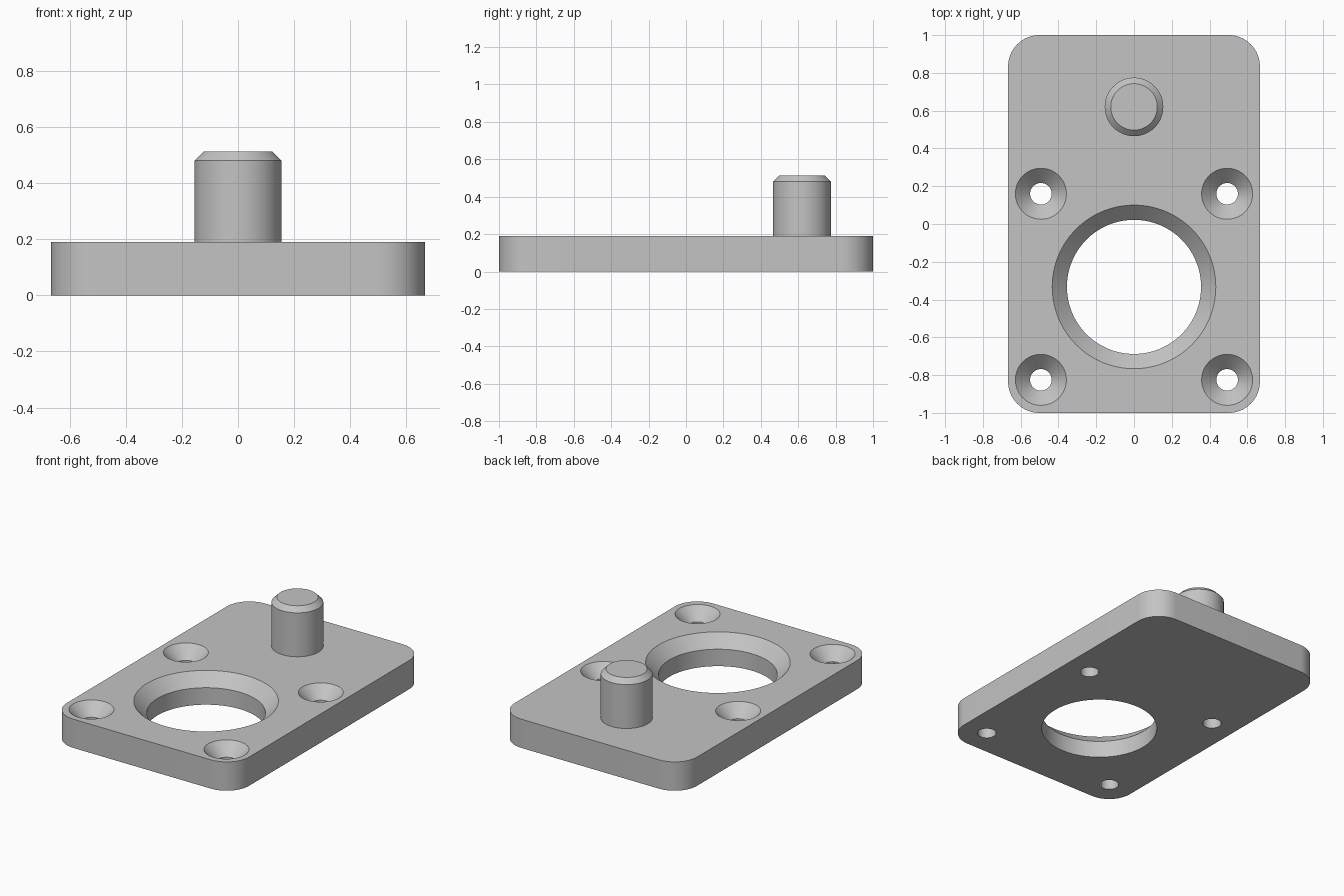
import bpy, bmesh, math

cube = bpy.data.objects.get("Cube")
if cube:
    bpy.data.objects.remove(cube, do_unlink=True)

THICK = 0.19
CHAMFER = 0.078

# Single grey metal colour
metal = bpy.data.materials.new("light grey metal")
metal.use_nodes = True
grey = (0.55, 0.55, 0.55, 1)
metal.diffuse_color = grey
metal.node_tree.nodes["Principled BSDF"].inputs["Base Color"].default_value = grey


def make_object(name, bm):
    bmesh.ops.recalc_face_normals(bm, faces=bm.faces)
    mesh = bpy.data.meshes.new(name)
    bm.to_mesh(mesh)
    bm.free()
    mesh.materials.append(metal)
    obj = bpy.data.objects.new(name, mesh)
    bpy.context.collection.objects.link(obj)
    return obj


def turned(name, profile, x, y, sides=96):
    """Closed solid of revolution from (radius, height) pairs."""
    bm = bmesh.new()
    rings = []
    for r, z in profile:
        rings.append([bm.verts.new((x + r * math.cos(math.tau * i / sides),
                                    y + r * math.sin(math.tau * i / sides), z))
                      for i in range(sides)])
    for low, high in zip(rings, rings[1:]):
        for i in range(sides):
            j = (i + 1) % sides
            bm.faces.new((low[i], low[j], high[j], high[i]))
    bm.faces.new(rings[0][::-1])
    bm.faces.new(rings[-1])
    return make_object(name, bm)


def countersunk_cutter(name, radius, x, y, sides):
    """Through hole with a 45 degree flare at the top surface."""
    over = 0.05
    return turned(name, [(radius, -over), (radius, THICK - CHAMFER),
                         (radius + CHAMFER + over, THICK + over)], x, y, sides)


def smooth(obj):
    bpy.ops.object.select_all(action='DESELECT')
    obj.select_set(True)
    bpy.context.view_layer.objects.active = obj
    bpy.ops.object.shade_smooth_by_angle(angle=math.radians(30))


# Base plate with rounded vertical corners
bm = bmesh.new()
bmesh.ops.create_cube(bm, size=1)
for v in bm.verts:
    v.co = (v.co.x * 1.333, v.co.y * 2, (v.co.z + 0.5) * THICK)
upright = [e for e in bm.edges if abs(e.verts[0].co.z - e.verts[1].co.z) > 0.1]
bmesh.ops.bevel(bm, geom=upright, offset=0.165, offset_type='OFFSET',
                segments=16, profile=0.5, affect='EDGES')
plate = make_object("base_plate", bm)

# Large bore and four screw holes
cutters = [countersunk_cutter("bore_cutter", 0.355, 0, -0.333, 128)]
for x in (-0.493, 0.493):
    for y in (-0.825, 0.16):
        cutters.append(countersunk_cutter("screw_hole_cutter", 0.057, x, y, 64))

for cutter in cutters:
    cutter.hide_render = True
    mod = plate.modifiers.new("hole", 'BOOLEAN')
    mod.operation = 'DIFFERENCE'
    mod.solver = 'EXACT'
    mod.object = cutter
bpy.context.view_layer.objects.active = plate
for mod in list(plate.modifiers):
    bpy.ops.object.modifier_apply(modifier=mod.name)
for cutter in cutters:
    bpy.data.objects.remove(cutter, do_unlink=True)
smooth(plate)

# Locating pin with chamfered tip, seated slightly into the plate
pin = turned("locating_pin", [(0.155, THICK - 0.02), (0.155, 0.48), (0.123, 0.512)],
             0, 0.62)
smooth(pin)
